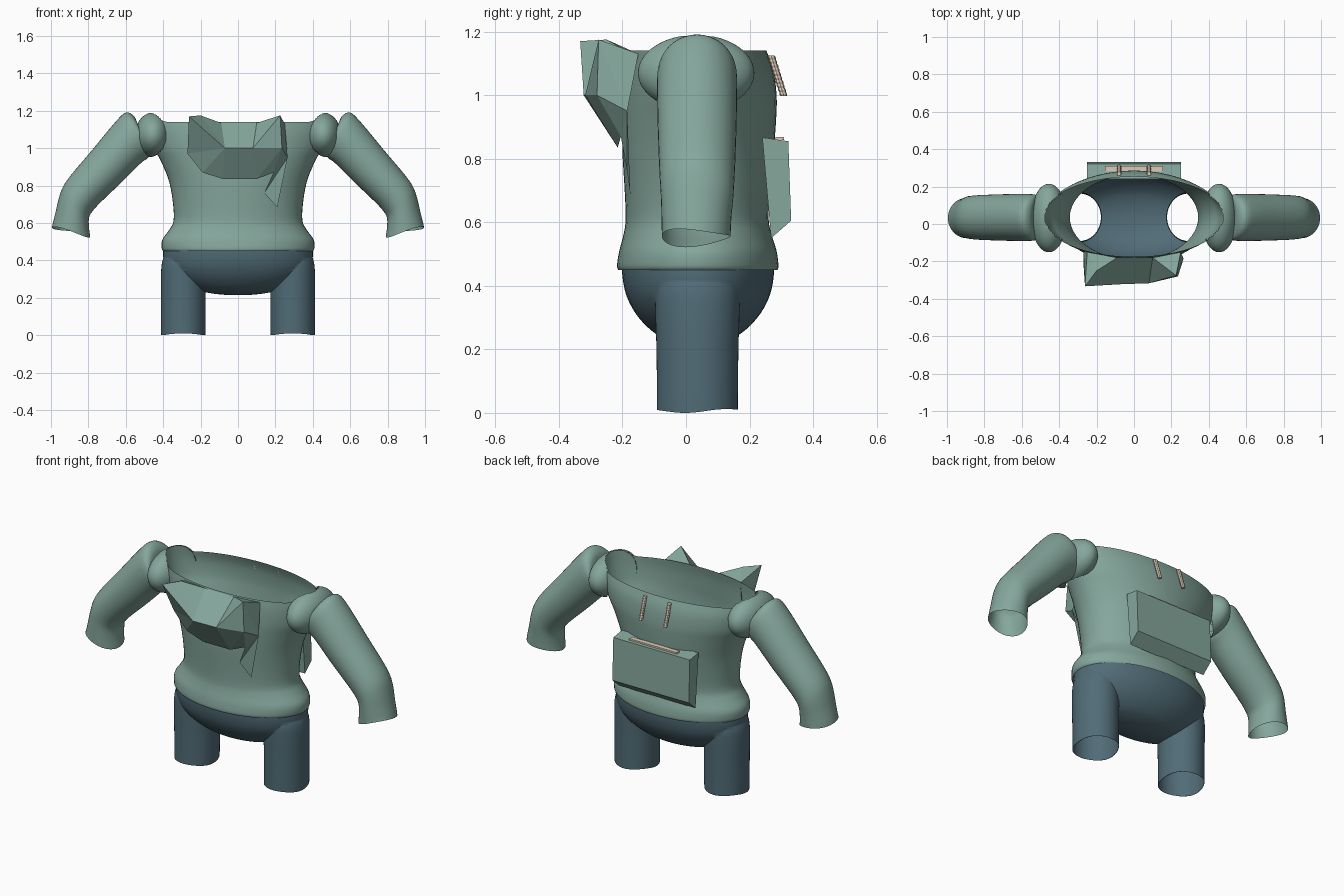
import bpy, bmesh, math
from mathutils import Vector

if "Cube" in bpy.data.objects:
    bpy.data.objects.remove(bpy.data.objects["Cube"])


def material(name, rgb):
    m = bpy.data.materials.new(name)
    m.diffuse_color = (*rgb, 1)
    m.use_nodes = True
    m.node_tree.nodes["Principled BSDF"].inputs["Base Color"].default_value = m.diffuse_color
    return m


GREEN = material("sage_green", (0.235, 0.385, 0.335))
BLUE = material("slate_blue", (0.082, 0.150, 0.185))
CREAM = material("cream", (0.72, 0.60, 0.48))
N = 56


def finish(bm, name, mat, smooth=True, outward=True):
    if outward:
        bmesh.ops.recalc_face_normals(bm, faces=bm.faces)
    me = bpy.data.meshes.new(name)
    bm.to_mesh(me)
    bm.free()
    me.materials.append(mat)
    ob = bpy.data.objects.new(name, me)
    bpy.context.collection.objects.link(ob)
    if smooth:
        bpy.ops.object.select_all(action='DESELECT')
        ob.select_set(True)
        bpy.context.view_layer.objects.active = ob
        bpy.ops.object.shade_smooth_by_angle(angle=math.radians(40))
    return ob


def resample(rows, steps=4):
    """Smooth curve through rows of equal-length tuples."""
    out = []
    for i in range(len(rows) - 1):
        a, b, c, d = (rows[min(max(i + k, 0), len(rows) - 1)] for k in (-1, 0, 1, 2))
        for s in range(steps):
            t = s / steps
            out.append([0.5 * (2 * q + (r - p) * t + (2 * p - 5 * q + 4 * r - u) * t * t
                               + (3 * q - p - 3 * r + u) * t ** 3)
                        for p, q, r, u in zip(a, b, c, d)])
    return out + [list(rows[-1])]


def loft(rings, caps=False):
    bm = bmesh.new()
    vs = [[bm.verts.new(p) for p in ring] for ring in rings]
    for a, b in zip(vs, vs[1:]):
        n = len(a)
        for i in range(n):
            bm.faces.new((a[i], a[(i + 1) % n], b[(i + 1) % n], b[i]))
    if caps:
        bm.faces.new(vs[0][::-1])
        bm.faces.new(vs[-1])
    return bm


def ellipse(cx, cy, rx, ry, z):
    return [Vector((cx + rx * math.cos(2 * math.pi * i / N),
                    cy + ry * math.sin(2 * math.pi * i / N), z)) for i in range(N)]


# Shoulder bulge dimensions, shared with the neckline
SC = Vector((0.455, 0.032, 1.07))
SR = Vector((0.095, 0.183, 0.12))


def rim_height(x, y):
    q = 1 - ((abs(x) - SC.x) / SR.x) ** 2 - ((y - SC.y) / SR.y) ** 2
    return max(1.14, SC.z + SR.z * math.sqrt(q)) if q > 0 else 1.14


# Sweater torso: z, half width, front y, back y
rows = resample([(0.45, 0.400, -0.213, 0.288), (0.465, 0.408, -0.217, 0.291),
                 (0.51, 0.405, -0.21, 0.285), (0.56, 0.370, -0.197, 0.270),
                 (0.61, 0.345, -0.190, 0.260), (0.70, 0.347, -0.193, 0.265),
                 (0.82, 0.368, -0.200, 0.276), (0.93, 0.412, -0.200, 0.284),
                 (1.00, 0.450, -0.195, 0.285), (1.08, 0.475, -0.187, 0.275),
                 (1.14, 0.485, -0.175, 0.253)])
rings = [ellipse(0, (a + b) / 2, w, (b - a) / 2, z) for z, w, a, b in rows]
for ring in rings:
    for p in ring:  # raise the upper cloth up to the shoulder tops
        f = max(0, (p.z - 1.0) / 0.14)
        p.z += f * (rim_height(p.x, p.y) - 1.14)
finish(loft(rings), "sweater_torso", GREEN, outward=False)

# Shoulder bulges, open towards the neckline
for s, side in ((1, "left"), (-1, "right")):
    bm = bmesh.new()
    bmesh.ops.create_uvsphere(bm, u_segments=64, v_segments=40, radius=1)
    for v in bm.verts:
        v.co = Vector(v.co[i] * SR[i] + SC[i] for i in range(3))
    inside = [f for f in bm.faces
              if (f.calc_center_median().x / 0.475) ** 2
              + ((f.calc_center_median().y - 0.039) / 0.212) ** 2 < 1]
    bmesh.ops.delete(bm, geom=inside, context='FACES')
    for v in bm.verts:
        v.co.x *= s
    if s < 0:
        bmesh.ops.reverse_faces(bm, faces=bm.faces)
    finish(bm, side + "_shoulder", GREEN, outward=False)

# Sleeves: upper edge x, z, lower edge x, z, half depth, middle y
SLEEVE = [(0.535, 1.12, 0.485, 1.00, 0.085, 0.035), (0.555, 1.17, 0.475, 0.965, 0.115, 0.035),
          (0.60, 1.19, 0.485, 0.945, 0.124, 0.035), (0.66, 1.135, 0.525, 0.915, 0.126, 0.035),
          (0.78, 0.99, 0.625, 0.815, 0.124, 0.035), (0.89, 0.86, 0.735, 0.71, 0.120, 0.035),
          (0.935, 0.795, 0.78, 0.66, 0.117, 0.035), (0.957, 0.735, 0.797, 0.625, 0.114, 0.035),
          (0.975, 0.66, 0.796, 0.57, 0.110, 0.033), (0.995, 0.578, 0.79, 0.527, 0.108, 0.032)]
for s, side in ((1, "left"), (-1, "right")):
    rings = []
    for tx, tz, bx, bz, d, y in resample(SLEEVE):
        ring = []
        for i in range(40):
            a = 2 * math.pi * i / 40
            k = (1 + math.cos(a)) / 2
            ring.append(Vector((s * (bx + (tx - bx) * k), y + d * math.sin(a), bz + (tz - bz) * k)))
        rings.append(ring)
    for i, p in enumerate(rings[-1]):  # slightly wavy cuff
        p.z += 0.008 * math.cos(4 * math.pi * i / 40 + 2)
    bm = loft(rings)
    bm.faces.ensure_lookup_table()
    f = bm.faces[20 * 40]
    if f.normal.length == 0:
        f.normal_update()
    finish(bm, side + "_sleeve", GREEN)

# Trousers: rounded seat joined to two open legs
rows = resample([(0.215, 0.06, 0.03), (0.225, 0.15, 0.08), (0.25, 0.25, 0.135),
                 (0.30, 0.335, 0.187), (0.36, 0.385, 0.222), (0.42, 0.400, 0.237),
                 (0.48, 0.397, 0.240)])
trousers = finish(loft([ellipse(0, 0.038, a, b, z) for z, a, b in rows], caps=True),
                  "trousers", BLUE, smooth=False)
for s in (1, -1):
    leg_rows = [(0.005, 0.116, 0.128), (0.03, 0.119, 0.127), (0.20, 0.119, 0.129),
                (0.30, 0.119, 0.132), (0.38, 0.115, 0.132), (0.43, 0.10, 0.12)]
    leg = finish(loft([ellipse(s * 0.293, 0.036, a, b, z)
                       for z, a, b in resample(leg_rows)], caps=True), "leg_helper", BLUE, smooth=False)
    mod = trousers.modifiers.new("join", 'BOOLEAN')
    mod.operation, mod.solver, mod.object = 'UNION', 'EXACT', leg
    bpy.context.view_layer.objects.active = trousers
    bpy.ops.object.modifier_apply(modifier=mod.name)
    bpy.data.objects.remove(leg)
bm = bmesh.new()
bm.from_mesh(trousers.data)
bpy.data.objects.remove(trousers)
ends = [f for f in bm.faces if abs(f.normal.z) > 0.99
        and (f.calc_center_median().z < 0.01 or f.calc_center_median().z > 0.475)]
bmesh.ops.delete(bm, geom=ends, context='FACES')
for v in bm.verts:  # wavy leg hems
    if v.co.z < 0.02:
        v.co.z = 0.006 + 0.006 * math.sin(v.co.y * 24 - 1.5)
finish(bm, "trousers", BLUE, outward=False)

# Folded hood: angular faceted cloth
P = dict(A=(-.262, -.333, 1.17), B=(-.20, -.25, 1.175), C=(-.07, -.322, 1.0), D=(.08, -.317, 1.0),
         E=(.225, -.275, 1.175), F=(.235, -.28, 1.0), G=(.265, -.185, .95), H=(-.25, -.15, 1.13),
         I=(.25, -.15, 1.13), J=(-.09, -.18, 1.135), K=(.10, -.18, 1.135), L=(-.27, -.215, .97),
         M=(-.19, -.21, .87), O=(-.08, -.215, .835), Q=(.10, -.215, .835), R=(.19, -.205, .87),
         S=(.21, -.175, .685), T=(.14, -.185, .76), U=(-.27, -.14, .97))
bm = bmesh.new()
V = {k: bm.verts.new(p) for k, p in P.items()}
for face in ("ABC", "BJC", "CJKD", "DKE", "DEF", "ACL", "LCM", "CMO", "CDQO", "DFQ", "FRQ",
             "FGR", "EIG", "EGF", "BHJ", "EKI", "AHB", "ALU", "AUH", "LMU", "GST", "GTR"):
    bm.faces.new([V[k] for k in face])
finish(bm, "folded_hood", GREEN, smooth=False)

# Pocket: slanted box
section = [(0.24, 0.867), (0.322, 0.855), (0.331, 0.605), (0.268, 0.55)]
bm = loft([[Vector((x, y, z)) for y, z in section] for x in (-0.25, 0.25)], caps=True)
finish(bm, "pocket", GREEN, smooth=False)

# Pocket trim strip
bm = bmesh.new()
bmesh.ops.create_cube(bm, size=1)
for v in bm.verts:
    v.co = Vector((v.co.x * 0.31, v.co.y * 0.028 + 0.295, v.co.z * 0.009 + 0.864))
finish(bm, "pocket_trim", CREAM, smooth=False)

# Drawstrings: ribbed cords
for x, side in ((0.08, "left"), (-0.08, "right")):
    rings = []
    for i in range(21):
        t = i / 20
        r = 0.0105 + (0.002 if i % 2 else 0)
        rings.append([Vector((x + r * math.cos(a * math.pi / 4),
                              0.268 + 0.040 * t + r * math.sin(a * math.pi / 4),
                              1.125 - 0.128 * t)) for a in range(8)])
    finish(loft(rings, caps=True), side + "_drawstring", CREAM, smooth=False)
